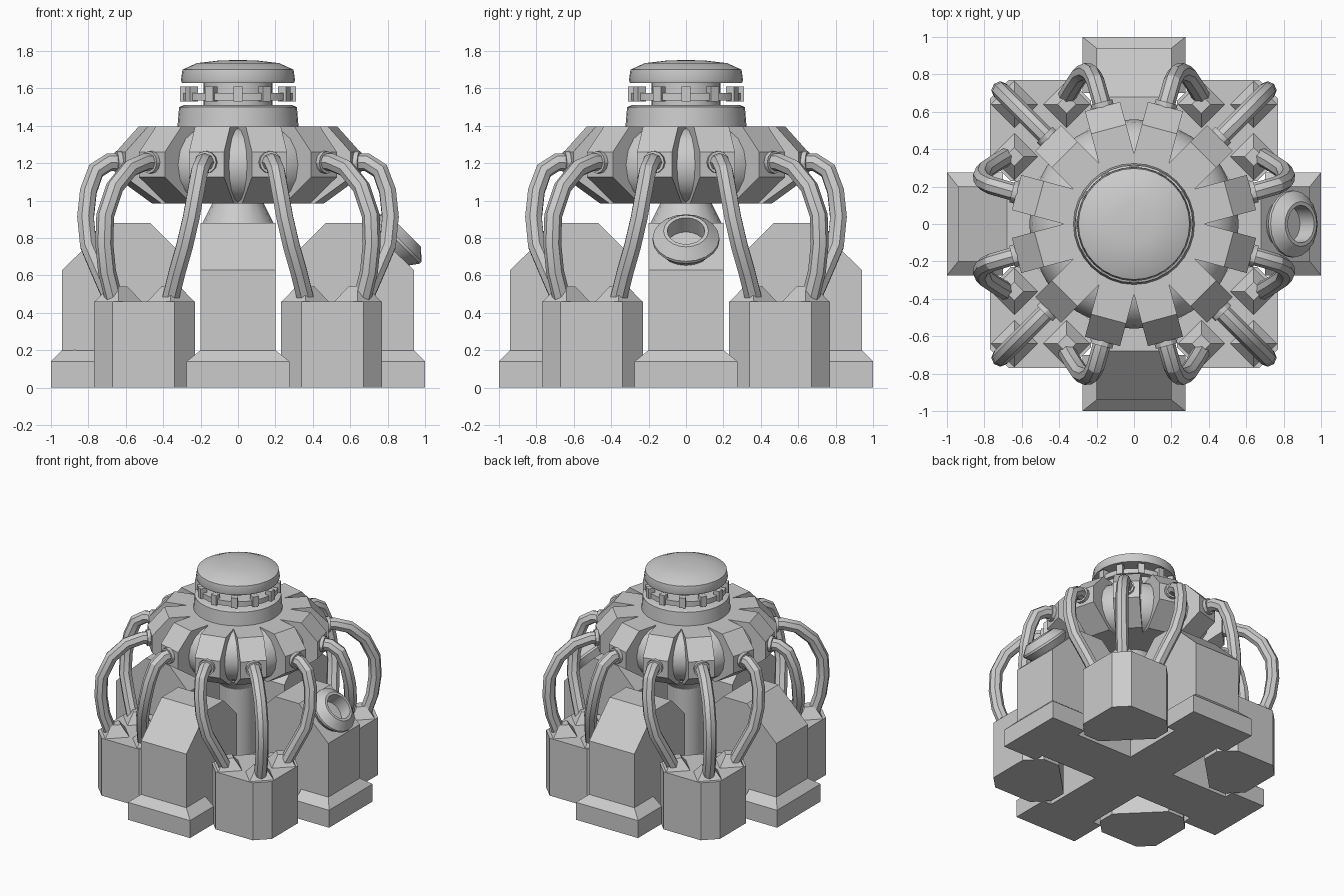
import bpy, bmesh
from math import pi, cos, sin, radians
from mathutils import Matrix, Vector

if "Cube" in bpy.data.objects:
    bpy.data.objects.remove(bpy.data.objects["Cube"])


def finish(name, bm, smooth=False):
    bmesh.ops.recalc_face_normals(bm, faces=bm.faces)
    me = bpy.data.meshes.new(name)
    bm.to_mesh(me)
    bm.free()
    ob = bpy.data.objects.new(name, me)
    bpy.context.collection.objects.link(ob)
    if smooth:
        bpy.context.view_layer.objects.active = ob
        bpy.ops.object.select_all(action='DESELECT')
        ob.select_set(True)
        bpy.ops.object.shade_smooth_by_angle(angle=radians(30))
    return ob


def loft(bm, rings, mat=Matrix()):
    """Skin equal-length point rings and cap both ends."""
    vs = [[bm.verts.new(mat @ Vector(p)) for p in r] for r in rings]
    n = len(vs[0])
    for a, b in zip(vs, vs[1:]):
        for i in range(n):
            j = (i + 1) % n
            bm.faces.new((a[i], a[j], b[j], b[i]))
    bm.faces.new(vs[0])
    bm.faces.new(vs[-1])


def circle(r, z, n, a0=0.0):
    return [(r * cos(a0 + 2 * pi * i / n), r * sin(a0 + 2 * pi * i / n), z) for i in range(n)]


def rect(x0, x1, w, z):
    return [(x0, -w, z), (x1, -w, z), (x1, w, z), (x0, w, z)]


def lathe(name, profile, n=32, mat=Matrix()):
    bm = bmesh.new()
    loft(bm, [circle(r, z, n) for r, z in profile], mat)
    return finish(name, bm, True)


def slab(bm, profile, w, mat):
    """Extrude an x-z profile across y."""
    loft(bm, [[(x, s * w, z) for x, z in profile] for s in (-1, 1)], mat)


quarter = [Matrix.Rotation(k * pi / 2, 4, 'Z') for k in range(4)]

# Four buttress blocks
bm = bmesh.new()
for m in quarter:
    slab(bm, [(0.30, 0), (0.94, 0), (0.94, 0.63), (0.68, 0.88), (0.47, 0.88), (0.30, 0.71)], 0.2, m)
finish("buttress_blocks", bm)

# Sloped plinths at the arm ends
bm = bmesh.new()
for m in quarter:
    loft(bm, [rect(0.70, 1.0, 0.275, 0), rect(0.70, 1.0, 0.275, 0.14), rect(0.70, 0.94, 0.2, 0.2)], m)
finish("plinths", bm)

# Floor joining the arms
bm = bmesh.new()
loft(bm, [rect(-0.32, 0.32, 0.2, z) for z in (0, 0.14)])
loft(bm, [rect(-0.32, 0.32, 0.2, z) for z in (0, 0.139)], quarter[1])
finish("floor_cross", bm)

# Corner pods with raised pipe seats
foot = [(0.77, 0.34), (0.77, 0.67), (0.67, 0.77), (0.34, 0.77),
        (0.23, 0.66), (0.23, 0.52), (0.52, 0.23), (0.66, 0.23)]
bm = bmesh.new()
for m in quarter:
    loft(bm, [[(x, y, z) for x, y in foot] for z in (0, 0.46)], m)
    for x, y in ((0.64, 0.36), (0.64, 0.64), (0.36, 0.64)):
        loft(bm, [circle(0.13, 0.455, 4), circle(0.05, 0.54, 4)], m @ Matrix.Translation((x, y, 0)))
finish("corner_pods", bm)

# Central column
lathe("central_column", [(0.2, 0.13), (0.2, 0.18), (0.14, 0.26), (0.14, 0.8), (0.19, 0.88), (0.12, 1.02)], 16)

# Bulging drum seen between the ribs
drum = [(0.36 + 0.2 * cos(a), 1.19 + 0.2 * sin(a)) for a in [radians(-90 + 22.5 * i) for i in range(9)]]
lathe("drum", drum, 32)

# Twelve ribs of the crown
bm = bmesh.new()
for k in range(12):
    slab(bm, [(0.0, 0.985), (0.45, 0.985), (0.65, 1.125), (0.65, 1.26), (0.525, 1.395), (0.0, 1.395)],
         0.097, Matrix.Rotation(radians(15 + 30 * k), 4, 'Z'))
bmesh.ops.translate(bm, verts=bm.verts, vec=(0, 0, 0))
finish("crown_ribs", bm)

# Pipe sockets on the ribs
bm = bmesh.new()
for k in range(12):
    m = Matrix.Rotation(radians(15 + 30 * k), 4, 'Z') @ Matrix.Translation((0.6, 0, 1.205)) @ Matrix.Rotation(pi / 2, 4, 'Y')
    loft(bm, [circle(0.06, z, 12) for z in (0, 0.075)], m)
finish("pipe_sockets", bm, True)

# Twelve bent pipes from the crown to the pods
side = [(0.60, 0.16, 1.205), (0.69, 0.185, 1.205), (0.76, 0.205, 1.16), (0.80, 0.225, 1.05),
        (0.815, 0.25, 0.91), (0.80, 0.285, 0.76), (0.74, 0.325, 0.62), (0.67, 0.365, 0.46)]
corner = [(0.44, 1.205), (0.50, 1.205), (0.58, 1.17), (0.66, 1.07),
          (0.71, 0.92), (0.715, 0.77), (0.70, 0.62), (0.66, 0.46)]
paths = [side, [(y, x, z) for x, y, z in side], [(r, r, z) for r, z in corner]]
cu = bpy.data.curves.new("pipes", 'CURVE')
cu.dimensions = '3D'
cu.bevel_depth = 0.048
cu.bevel_resolution = 2
cu.use_fill_caps = True
for m in quarter:
    for path in paths:
        sp = cu.splines.new('POLY')
        sp.points.add(len(path) - 1)
        for pt, p in zip(sp.points, path):
            pt.co = (*(m @ Vector(p)), 1)
pipes = bpy.data.objects.new("pipes", cu)
bpy.context.collection.objects.link(pipes)
bpy.ops.object.select_all(action='DESELECT')
bpy.context.view_layer.objects.active = pipes
pipes.select_set(True)
bpy.ops.object.convert(target='MESH')
bpy.ops.object.shade_smooth_by_angle(angle=radians(30))

# Neck, core, vent disc and domed cap
lathe("neck", [(0.325, 1.38), (0.315, 1.50), (0.29, 1.51)])
lathe("vent_core", [(0.185, 1.49), (0.185, 1.65)], 24)
lathe("vent_disc", [(0.295, 1.535), (0.295, 1.575)])
lathe("cap", [(0.30, 1.63), (0.305, 1.645), (0.297, 1.70), (0.22, 1.735), (0.11, 1.748), (0.01, 1.752)])

# Vent teeth
bm = bmesh.new()
for k in range(12):
    loft(bm, [rect(0.26, 0.31, 0.024, z) for z in (1.53, 1.61)], Matrix.Rotation(radians(30 * k), 4, 'Z'))
finish("vent_teeth", bm)

# Angled nozzle on the right-hand slope
lathe("nozzle", [(0.13, -0.02), (0.18, 0.05), (0.178, 0.065), (0.12, 0.117), (0.10, 0.117), (0.10, 0.01)], 20,
      Matrix.Translation((0.81, 0, 0.755)) @ Matrix.Rotation(pi / 4, 4, 'Y'))
